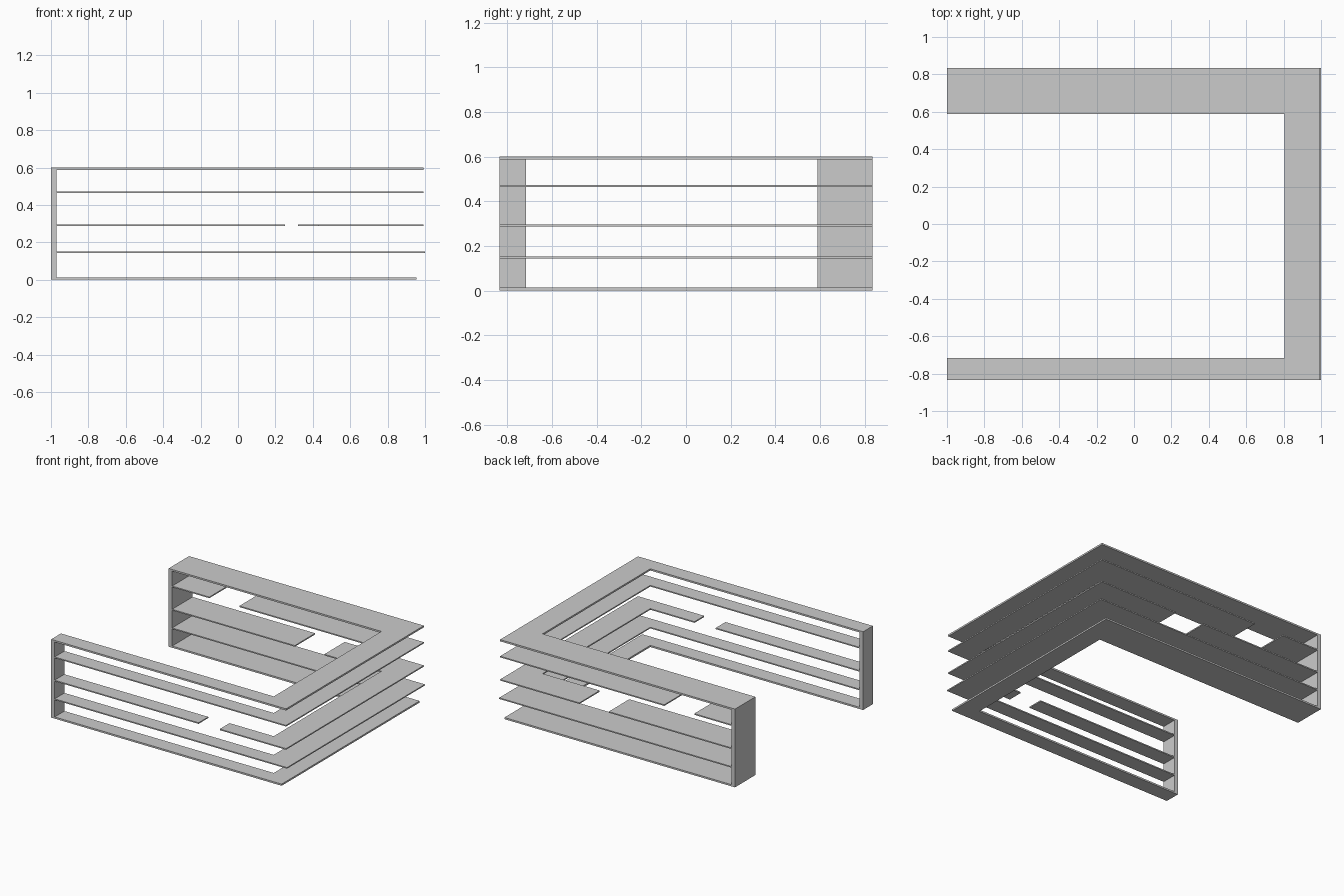
import bpy, bmesh

if "Cube" in bpy.data.objects:
    bpy.data.objects.remove(bpy.data.objects["Cube"])

X0, XS = -1.0, -0.97          # outer and inner face of the end panels
XI = 0.805                    # inner edge of the side run
YF, YFI = -0.835, -0.717      # front run
YB, YBI = 0.835, 0.588        # back run


def prism(name, outline, z0, z1):
    """Solid from a flat outline pulled up from z0 to z1."""
    bm = bmesh.new()
    face = bm.faces.new([bm.verts.new((x, y, z0)) for x, y in outline])
    top = bmesh.ops.extrude_face_region(bm, geom=[face])
    verts = [v for v in top["geom"] if isinstance(v, bmesh.types.BMVert)]
    bmesh.ops.translate(bm, verts=verts, vec=(0, 0, z1 - z0))
    bmesh.ops.recalc_face_normals(bm, faces=bm.faces)
    mesh = bpy.data.meshes.new(name)
    bm.to_mesh(mesh)
    bm.free()
    obj = bpy.data.objects.new(name, mesh)
    bpy.context.collection.objects.link(obj)
    return obj


def box(name, xa, xb, ya, yb, z0, z1):
    return prism(name, [(xa, ya), (xb, ya), (xb, yb), (xa, yb)], z0, z1)


def shelf(name, x_out, z0, z1, x_front=XS, x_back=XS):
    """U-shaped shelf; x_front and x_back are where its two arms end."""
    return prism(name, [(x_front, YF), (x_out, YF), (x_out, YB), (x_back, YB),
                        (x_back, YBI), (XI, YBI), (XI, YFI), (x_front, YFI)], z0, z1)


# Full U-shaped boards
shelf("bottom_board", 0.955, 0.0, 0.013)
shelf("lower_shelf", 1.0, 0.143, 0.152)
shelf("top_board", 0.992, 0.587, 0.6)

# Middle shelf, with a gap in each arm
shelf("middle_shelf", 0.992, 0.286, 0.295, x_front=0.43, x_back=0.32)
box("middle_shelf_front_piece", XS, 0.25, YF, YFI, 0.286, 0.295)
box("middle_shelf_back_piece", XS, 0.07, YBI, YB, 0.286, 0.295)

# Upper shelf, with a gap in the back arm
shelf("upper_shelf", 0.992, 0.464, 0.473, x_back=-0.40)
box("upper_shelf_back_piece", XS, -0.655, YBI, YB, 0.464, 0.473)

# End panels (the boards run into their inner faces)
for name, ya, yb in (("front_end_panel", YF, YFI), ("back_end_panel", YBI, YB)):
    box(name, X0, XS, ya, yb, 0.0, 0.6)
